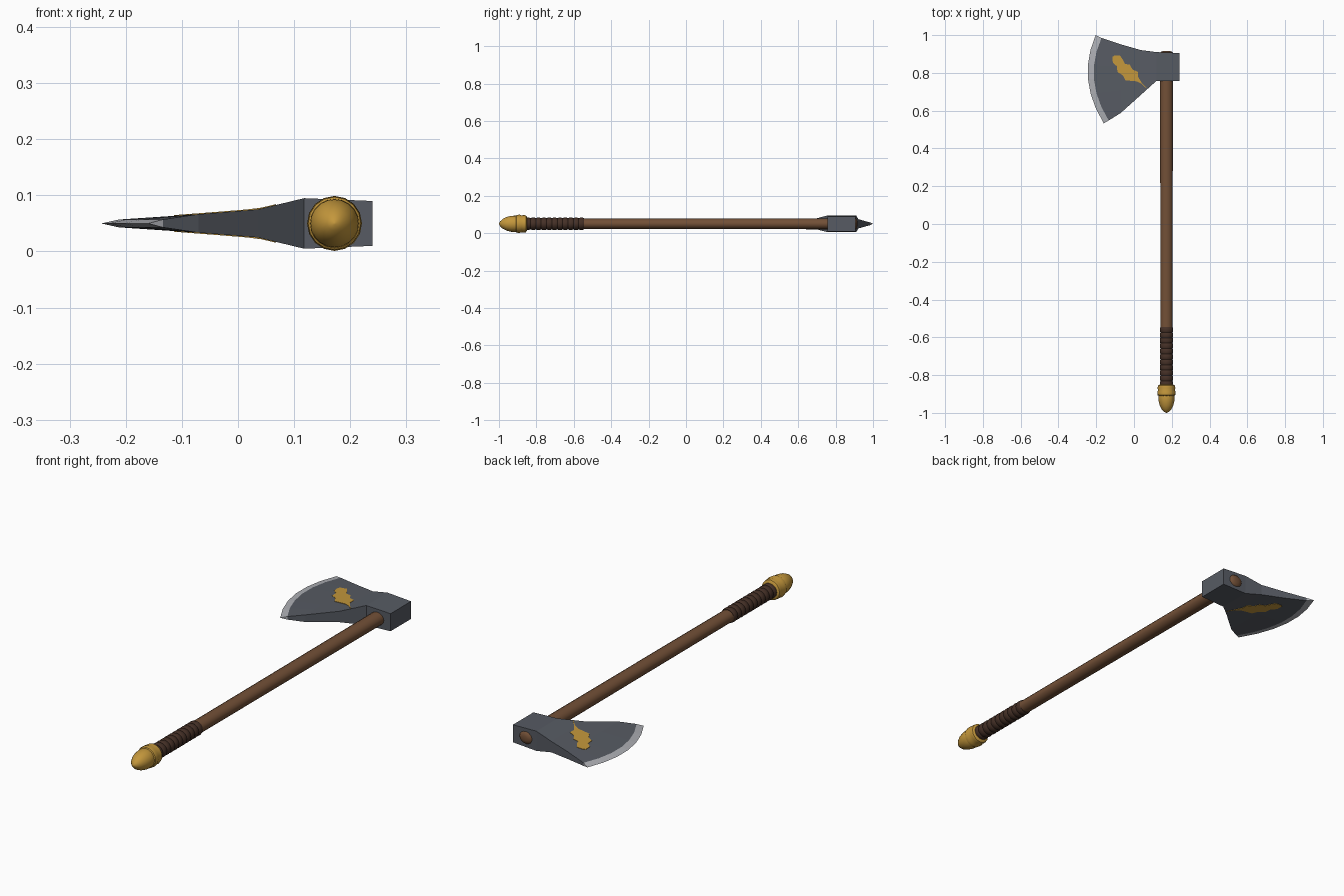
import bpy, bmesh, math
from mathutils import Vector
from mathutils.bvhtree import BVHTree

if "Cube" in bpy.data.objects:
    bpy.data.objects.remove(bpy.data.objects["Cube"])

CX, CZ = 0.172, 0.05   # handle axis


def mat(name, r, g, b):
    m = bpy.data.materials.new(name)
    m.diffuse_color = (r, g, b, 1)
    m.use_nodes = True
    m.node_tree.nodes["Principled BSDF"].inputs["Base Color"].default_value = m.diffuse_color
    return m


STEEL = mat("dark_steel", 0.095, 0.105, 0.125)
EDGE = mat("bright_edge", 0.42, 0.43, 0.46)
WOOD = mat("wood", 0.17, 0.08, 0.038)
LEATHER = mat("leather", 0.06, 0.03, 0.02)
GOLD = mat("gold", 0.55, 0.31, 0.045)


def finish(name, bm, mats, smooth=False):
    bmesh.ops.remove_doubles(bm, verts=bm.verts, dist=1e-5)
    bmesh.ops.recalc_face_normals(bm, faces=bm.faces)
    me = bpy.data.meshes.new(name)
    bm.to_mesh(me)
    bm.free()
    ob = bpy.data.objects.new(name, me)
    bpy.context.collection.objects.link(ob)
    for m in mats:
        me.materials.append(m)
    if smooth:
        bpy.ops.object.select_all(action='DESELECT')
        ob.select_set(True)
        bpy.context.view_layer.objects.active = ob
        bpy.ops.object.shade_smooth_by_angle(angle=math.radians(40))
    return ob


def lathe(name, profile, material, n=16, zs=1.0):
    """Closed round part along y from (y, radius) pairs, squashed by zs in z."""
    bm = bmesh.new()
    rings = []
    for y, r in profile:
        rings.append([bm.verts.new((CX + r * math.cos(2 * math.pi * i / n), y,
                                    CZ + zs * r * math.sin(2 * math.pi * i / n))) for i in range(n)])
    for a, b in zip(rings, rings[1:]):
        for i in range(n):
            bm.faces.new((a[i], a[(i + 1) % n], b[(i + 1) % n], b[i]))
    bm.faces.new(rings[0])
    bm.faces.new(rings[-1])
    return finish(name, bm, [material], True)


# Oval wooden handle with a slightly domed end
lathe("handle", [(-0.87, 0.032), (-0.5, 0.032), (0.2, 0.033), (0.75, 0.034),
                 (0.905, 0.035), (0.913, 0.028), (0.917, 0.012)], WOOD, 16, 0.86)

# Wrapped leather grip
wraps, y0, y1 = 11, -0.86, -0.545
step = (y1 - y0) / wraps
grip = []
for i in range(wraps):
    y = y0 + i * step
    grip += [(y, 0.032), (y + 0.25 * step, 0.0355), (y + 0.75 * step, 0.0355)]
lathe("grip", grip + [(y1, 0.032)], LEATHER, 16, 0.93)

# Gold pommel: collar rings and an acorn dome
lathe("pommel_collar", [(-0.912, 0.040), (-0.906, 0.047), (-0.890, 0.049), (-0.880, 0.045),
                        (-0.868, 0.047), (-0.856, 0.045), (-0.85, 0.036)], GOLD, 16)
lathe("pommel_dome", [(-1.0, 0.002), (-0.994, 0.013), (-0.980, 0.026), (-0.960, 0.036),
                      (-0.935, 0.0425), (-0.912, 0.0435), (-0.90, 0.041)], GOLD, 20)

# Axe head: columns of (x_top, y_top, x_bottom, y_bottom, bow, half thickness)
COLS = [(-0.203, 1.0, -0.160, 0.533, 0.062, 0.0),
        (-0.172, 0.985, -0.134, 0.548, 0.059, 0.007),
        (-0.070, 0.951, -0.070, 0.588, 0.0, 0.0165),
        (0.035, 0.921, 0.035, 0.682, 0.0, 0.025),
        (0.118, 0.910, 0.118, 0.757, 0.0, 0.045),
        (0.240, 0.905, 0.240, 0.757, 0.0, 0.040)]
ROWS = 6
bm = bmesh.new()
sheets = {}
for s in (1, -1):
    sheets[s] = [[bm.verts.new((xt + (xb - xt) * t - bow * 4 * t * (1 - t), yt + (yb - yt) * t, CZ + s * h))
                  for t in [j / ROWS for j in range(ROWS + 1)]]
                 for xt, yt, xb, yb, bow, h in COLS]
    g = sheets[s]
    for i in range(len(COLS) - 1):
        for j in range(ROWS):
            f = bm.faces.new((g[i][j], g[i + 1][j], g[i + 1][j + 1], g[i][j + 1]))
            f.material_index = 1 if i == 0 else 0
up, dn = sheets[1], sheets[-1]
for i in range(len(COLS) - 1):
    for j in (0, ROWS):
        f = bm.faces.new((up[i][j], up[i + 1][j], dn[i + 1][j], dn[i][j]))
        f.material_index = 1 if i == 0 else 0
for j in range(ROWS):
    bm.faces.new((up[-1][j], up[-1][j + 1], dn[-1][j + 1], dn[-1][j]))
surface = BVHTree.FromBMesh(bm)
finish("axe_head", bm, [STEEL, EDGE])

# Gold wavy leaf inlay on both cheeks: matching left and right outlines
LEFT = [(-0.114, 0.885), (-0.112, 0.853), (-0.090, 0.835), (-0.088, 0.805), (-0.060, 0.788),
        (-0.045, 0.760), (-0.015, 0.758), (0.015, 0.755), (0.040, 0.742), (0.066, 0.718)]
RIGHT = [(-0.105, 0.891), (-0.075, 0.893), (-0.058, 0.868), (-0.048, 0.848), (-0.022, 0.843),
         (-0.008, 0.818), (0.022, 0.805), (0.022, 0.778), (0.042, 0.746), (0.068, 0.719)]
for s, name in ((1, "inlay_top"), (-1, "inlay_bottom")):
    bm = bmesh.new()
    rows = []
    for a, b in zip(LEFT, RIGHT):
        row = []
        for t in (0, 0.33, 0.67, 1):
            x, y = a[0] + (b[0] - a[0]) * t, a[1] + (b[1] - a[1]) * t
            hit = surface.ray_cast(Vector((x, y, CZ + s)), Vector((0, 0, -s)))[0]
            row.append([bm.verts.new((x, y, hit.z + s * d)) for d in (0.0015, -0.003)])
        rows.append(row)
    n = len(rows)
    for p, q in zip(rows, rows[1:]):
        for k in range(3):
            for d in (0, 1):
                bm.faces.new((p[k][d], p[k + 1][d], q[k + 1][d], q[k][d]))
        for k in (0, 3):
            bm.faces.new((p[k][0], q[k][0], q[k][1], p[k][1]))
    for r in (rows[0], rows[-1]):
        for k in range(3):
            bm.faces.new((r[k][0], r[k + 1][0], r[k + 1][1], r[k][1]))
    finish(name, bm, [GOLD])
